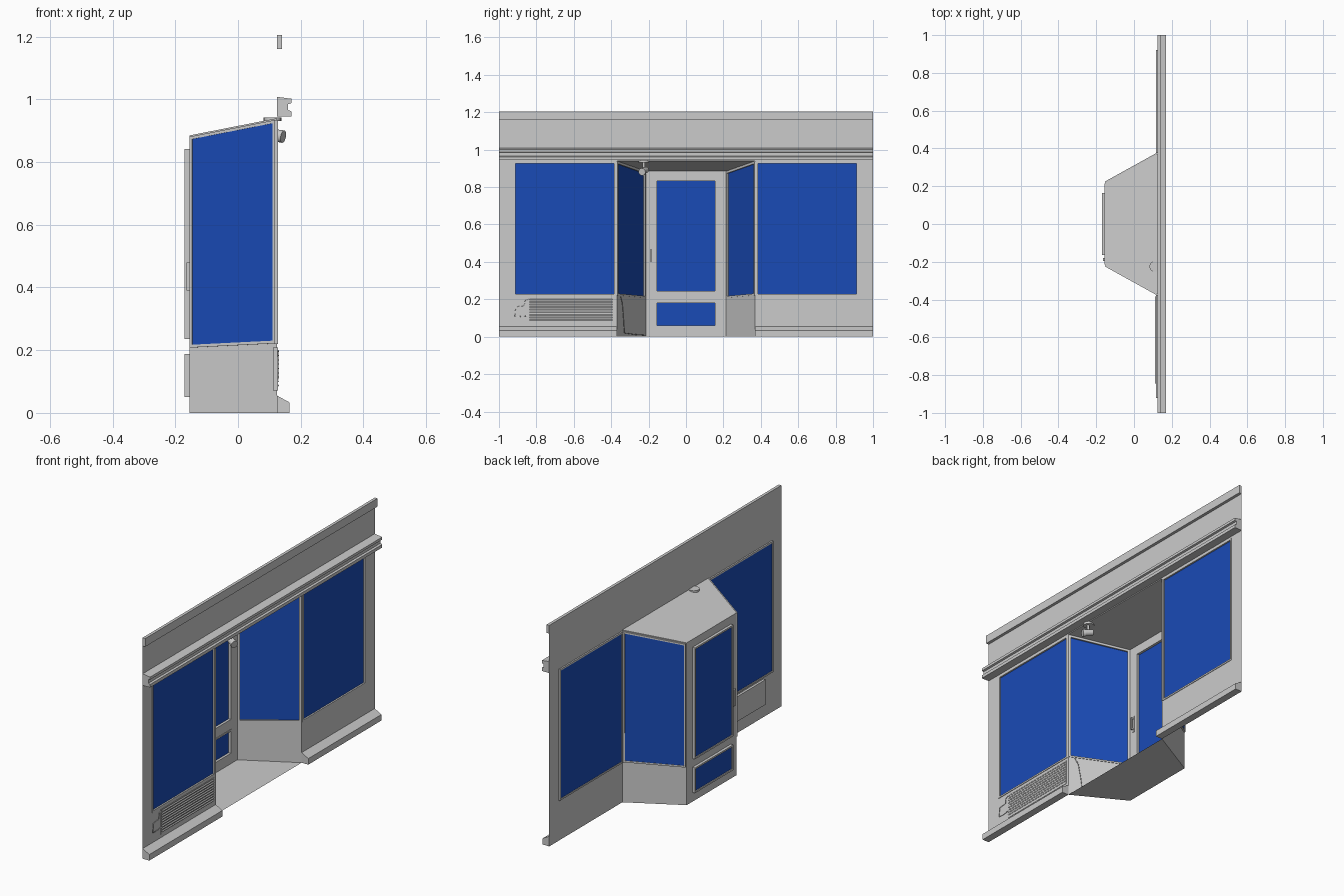
import bpy, bmesh, math
from mathutils import Vector

if "Cube" in bpy.data.objects:
    bpy.data.objects.remove(bpy.data.objects["Cube"])

glass_mat = bpy.data.materials.new("blue_glass")
glass_mat.diffuse_color = (0.01, 0.07, 0.47, 1)
glass_mat.use_nodes = True
glass_mat.node_tree.nodes["Principled BSDF"].inputs["Base Color"].default_value = glass_mat.diffuse_color
WX, BX = 0.125, -0.155      # facade plane, door plane
WY, BY = 0.37, 0.215        # recess half widths at facade and door


def make(name, polys, mat=None):
    me = bpy.data.meshes.new(name)
    bm = bmesh.new()
    for p in polys:
        bm.faces.new([bm.verts.new(v) for v in p])
    bmesh.ops.remove_doubles(bm, verts=bm.verts, dist=1e-5)
    bm.to_mesh(me)
    bm.free()
    ob = bpy.data.objects.new(name, me)
    bpy.context.collection.objects.link(ob)
    if mat:
        me.materials.append(mat)
    return ob


def ring(a, b):
    return [(a[i], a[(i + 1) % 4], b[(i + 1) % 4], b[i]) for i in range(4)]


def inset(q, w):
    return [q[i] + w * ((q[(i + 1) % 4] - q[i]).normalized()
                        + (q[i - 1] - q[i]).normalized()) for i in range(4)]


def panel(name, outer, hole, depth, frame=0.009, lip=0.003):
    """Wall with an opening, a box-section frame and a glass pane."""
    o, h = [Vector(p) for p in outer], [Vector(p) for p in hole]
    n = (o[1] - o[0]).cross(o[3] - o[0]).normalized()
    i = inset(h, frame)
    off = lambda q, d: [p + n * d for p in q]
    make(name + "_wall", ring(o, h))
    loops = [off(h, lip), off(i, lip), off(i, -depth), off(h, -depth)]
    make(name + "_frame", sum((ring(loops[k], loops[(k + 1) % 4]) for k in range(4)), []))
    make(name + "_glass", [off(i, -depth * 0.7)], glass_mat)


def rect(x, y0, y1, z0, z1):
    return [(x, y0, z0), (x, y1, z0), (x, y1, z1), (x, y0, z1)]


def box(name, x0, x1, y0, y1, z0, z1):
    bpy.ops.mesh.primitive_cube_add(size=1, location=((x0 + x1) / 2, (y0 + y1) / 2, (z0 + z1) / 2))
    ob = bpy.context.object
    ob.name = name
    ob.scale = (x1 - x0, y1 - y0, z1 - z0)
    return ob


def extrude(name, prof, y0, y1):
    """Closed x-z profile swept along y."""
    a = [(x, y0, z) for x, z in prof]
    b = [(x, y1, z) for x, z in prof]
    k = len(prof)
    return make(name, [a, b[::-1]] + [(a[i - 1], b[i - 1], b[i], a[i]) for i in range(k)])


def cylinder(name, r, d, loc, rot=(0, 0, 0), r2=None):
    bpy.ops.mesh.primitive_cone_add(vertices=20, radius1=r, radius2=r if r2 is None else r2,
                                    depth=d, location=loc, rotation=rot)
    bpy.context.object.name = name
    bpy.ops.object.shade_smooth_by_angle()


def cable(name, pts, r=0.0018):
    cu = bpy.data.curves.new(name, 'CURVE')
    cu.dimensions = '3D'
    cu.bevel_depth, cu.bevel_resolution = r, 1
    sp = cu.splines.new('POLY')
    sp.points.add(len(pts) - 1)
    for p, c in zip(sp.points, pts):
        p.co = (*c, 1)
    bpy.context.collection.objects.link(bpy.data.objects.new(name, cu))


# Facade display windows
panel("left_window", rect(WX, -1, -WY, 0, .94), rect(WX, -.92, -.375, .22, .935), .008)
panel("right_window", rect(WX, WY, 1, 0, .94), rect(WX, .375, .92, .22, .935), .008)

# Slanted recess sides: t runs from facade (0) to door (1)
def side_pt(s, t, z):
    return (WX + (BX - WX) * t, s * (WY + (BY - WY) * t), z)

top = lambda t: .94 - .055 * t
sill = lambda t: .222 - .014 * t
for s, label in ((-1, "left"), (1, "right")):
    a, b = (0, 1) if s < 0 else (1, 0)
    h0, h1 = (.012, .985) if s < 0 else (.985, .012)
    panel(label + "_side_window",
          [side_pt(s, a, 0), side_pt(s, b, 0), side_pt(s, b, top(b)), side_pt(s, a, top(a))],
          [side_pt(s, h0, sill(h0)), side_pt(s, h1, sill(h1)),
           side_pt(s, h1, top(h1) - .005), side_pt(s, h0, top(h0) - .005)], .008)

# Door with upper and lower panes
panel("door_upper", rect(BX, -BY, BY, .21, .885), rect(BX, -.165, .165, .235, .842), .015)
panel("door_lower", rect(BX, -BY, BY, 0, .21), rect(BX, -.165, .165, .05, .188), .015)

# Door handles front and back
for x0, x1 in ((BX, BX + .004), (BX - .01, BX)):
    box("handle_plate", x0, x1, -.195, -.18, .39, .48)
box("handle_grip", BX + .012, BX + .018, -.191, -.184, .4, .47)
for z in (.405, .465):
    box("handle_post", BX, BX + .014, -.191, -.184, z - .004, z + .004)

# Floor, sloped ceiling and upper wall
for name, zf, zb in (("floor", 0, 0), ("ceiling", .94, .885)):
    make(name, [[(WX, -WY, zf), (WX, WY, zf), (BX, BY, zb), (BX, -BY, zb)]])
make("upper_wall", [rect(WX, -1, 1, .94, 1.2)])

# Cornice, top trim and base trim
extrude("cornice", [(WX, .945), (.17, .945), (.17, .962), (.16, .966), (.16, .985),
                    (.17, .988), (.17, 1.002), (WX, 1.008)], -1, 1)
box("top_trim", WX, .141, -1, 1, 1.16, 1.205)
for y0, y1 in ((-1, -WY), (WY, 1)):
    extrude("base_trim", [(WX, 0), (.165, 0), (.165, .033), (WX, .055)], y0, y1)

# Ventilation grille below the left window
box("grille_housing", .112, .127, -.845, -.385, .072, .208)
for i in range(9):
    z = .087 + i * .0138
    extrude("grille_slat", [(.126, z), (.131, z - .003), (.131, z), (.126, z + .006)], -.838, -.392)

# Loose cables
cable("grille_cable", [(.127, -.84, .2), (.127, -.86, .195), (.127, -.865, .165),
                       (.127, -.91, .16), (.127, -.915, .11), (.127, -.885, .108), (.127, -.845, .112)])
cable("recess_cable", [(x + .003, y + .005, z) for x, y, z in
                       (side_pt(-1, .1, .215), side_pt(-1, .16, .18), side_pt(-1, .2, .1),
                        side_pt(-1, .23, .02), side_pt(-1, .6, .012), side_pt(-1, .95, .008))])

# Ceiling lamp
cylinder("lamp_base", .028, .012, (.11, -.225, .937))
cylinder("lamp_stem", .007, .04, (.115, -.225, .915))
aim = (0, math.radians(100), math.radians(-25))
cylinder("lamp_body", .016, .05, (.118, -.223, .888), aim, .018)
cylinder("lamp_rim", .02, .012, (.139, -.233, .882), aim)
